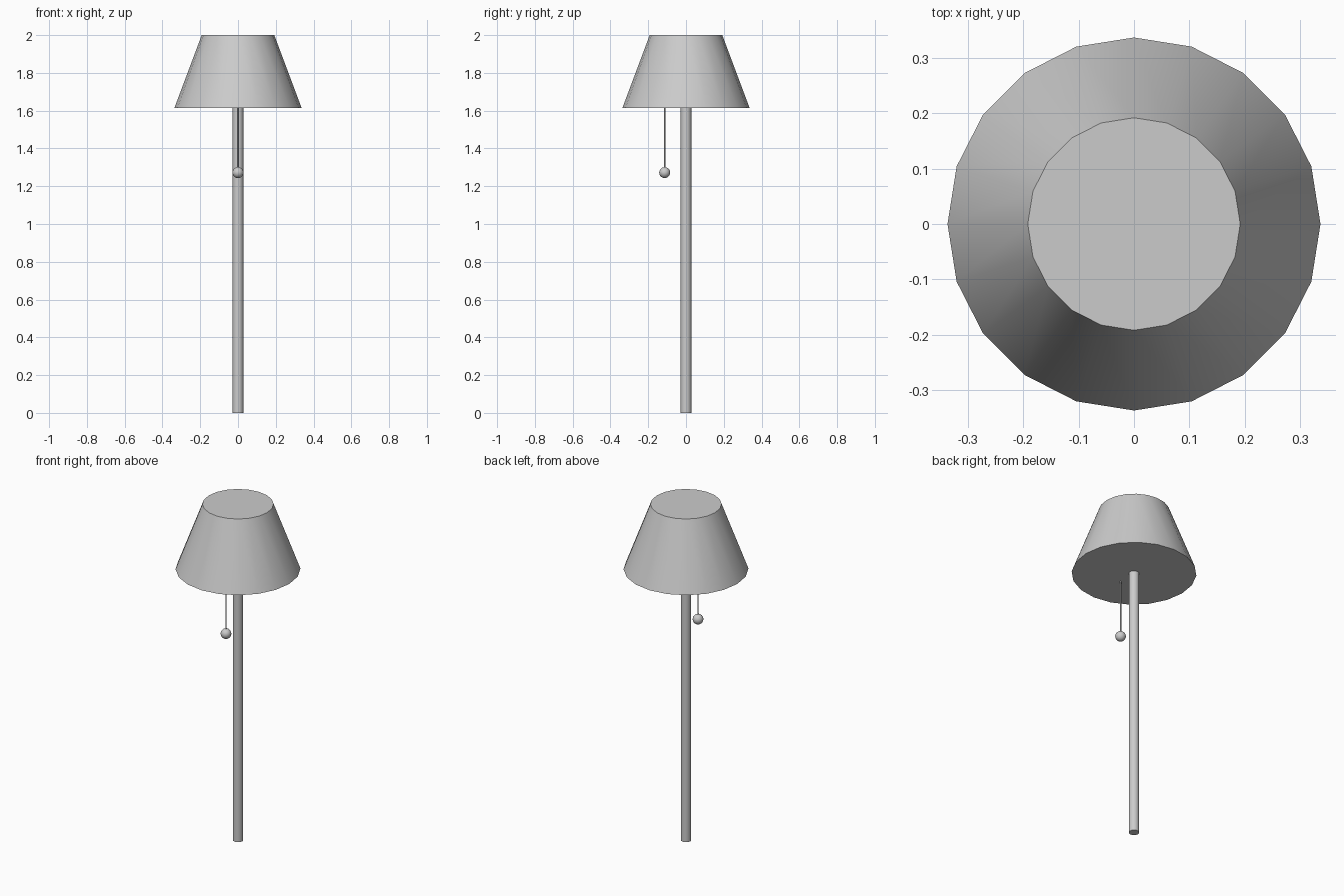
import bpy, math

if "Cube" in bpy.data.objects:
    bpy.data.objects.remove(bpy.data.objects["Cube"])


def cone(name, sides, r_low, r_high, z_low, z_high, y=0.0):
    bpy.ops.mesh.primitive_cone_add(vertices=sides, radius1=r_low, radius2=r_high,
                                    depth=z_high - z_low,
                                    location=(0, y, (z_low + z_high) / 2))
    obj = bpy.context.object
    obj.name = name
    bpy.ops.object.shade_smooth_by_angle(angle=math.radians(40))
    return obj


SHADE_Z, CHAIN_Y, BALL_Z = 1.614, -0.113, 1.272

# Closed tapered shade
cone("lamp_shade", 20, 0.337, 0.192, SHADE_Z, 2.0)

# Straight pole reaching the underside of the shade
cone("pole", 20, 0.028, 0.028, 0.0, SHADE_Z)

# Pull cord with ball, hanging at the front
cone("pull_cord", 8, 0.004, 0.004, BALL_Z, SHADE_Z, CHAIN_Y)
bpy.ops.mesh.primitive_uv_sphere_add(segments=20, ring_count=12, radius=0.029,
                                     location=(0, CHAIN_Y, BALL_Z))
bpy.context.object.name = "pull_ball"
bpy.ops.object.shade_smooth_by_angle(angle=math.radians(40))
